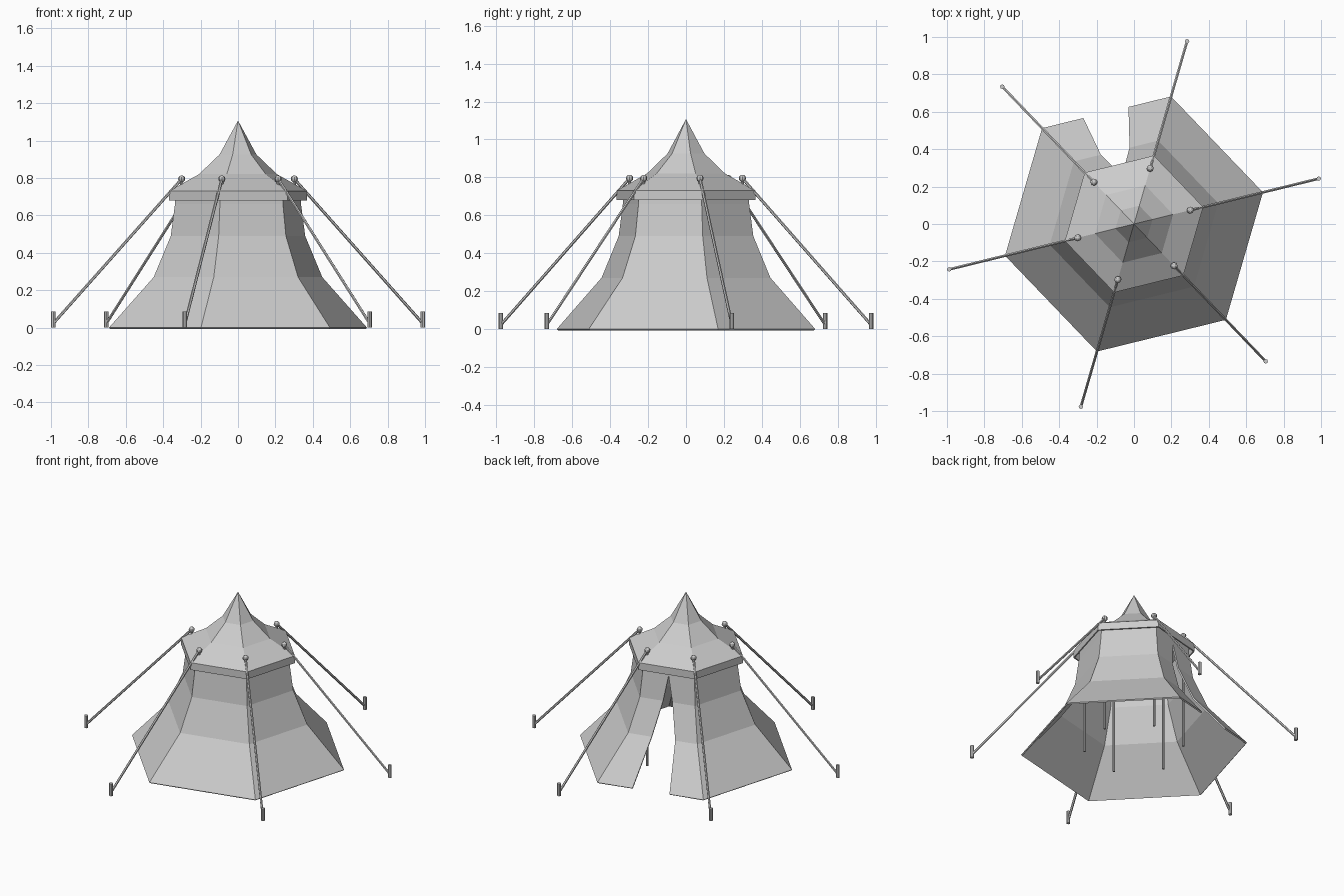
import bpy, bmesh
from math import cos, sin, radians
from mathutils import Vector

if "Cube" in bpy.data.objects:
    bpy.data.objects.remove(bpy.data.objects["Cube"])

ANGLES = [radians(13.8 + 60 * k) for k in range(6)]


def polar(r, a, z):
    return Vector((r * cos(a), r * sin(a), z))


def make_object(name, bm, thickness=0):
    bmesh.ops.remove_doubles(bm, verts=bm.verts, dist=1e-5)
    bmesh.ops.recalc_face_normals(bm, faces=bm.faces)
    mesh = bpy.data.meshes.new(name)
    bm.to_mesh(mesh)
    bm.free()
    obj = bpy.data.objects.new(name, mesh)
    bpy.context.collection.objects.link(obj)
    if thickness:
        mod = obj.modifiers.new("cloth_thickness", 'SOLIDIFY')
        mod.thickness = thickness
        mod.offset = -1
    return obj


def strip(bm, left, right):
    # Cloth faces between two matching lines of points
    for i in range(len(left) - 1):
        pts = [left[i], right[i], right[i + 1], left[i + 1]]
        unique = []
        for p in pts:
            if all((p - q).length > 1e-5 for q in unique):
                unique.append(p)
        bm.faces.new([bm.verts.new(p) for p in unique])


def rod(name, a, b, radius, sides=8):
    a, b = Vector(a), Vector(b)
    bpy.ops.mesh.primitive_cylinder_add(vertices=sides, radius=radius,
                                        depth=(b - a).length, location=(a + b) / 2)
    obj = bpy.context.object
    obj.name = name
    obj.rotation_mode = 'QUATERNION'
    obj.rotation_quaternion = (b - a).to_track_quat('Z', 'Y')
    return obj


# Tent walls, with a slit door in the back panel
wall = [(0.71, 0), (0.464, 0.27), (0.37, 0.49), (0.347, 0.66), (0.343, 0.72)]
door = [(0.33, 0.68), (0.34, 0.68), (0.42, 0.59), (0.5, 0.5), (0.5, 0.5)]
bm = bmesh.new()
for k in range(6):
    a = [polar(r, ANGLES[k], z) for r, z in wall]
    b = [polar(r, ANGLES[(k + 1) % 6], z) for r, z in wall]
    if k == 1:
        strip(bm, a, [p.lerp(q, t[0]) for p, q, t in zip(a, b, door)])
        strip(bm, [p.lerp(q, t[1]) for p, q, t in zip(a, b, door)], b)
    else:
        strip(bm, a, b)
make_object("tent_walls", bm, 0.01)

# Roof with hanging valance
roof = [(0.381, 0.68), (0.381, 0.73), (0.215, 0.82), (0.102, 0.925), (0, 1.107)]
bm = bmesh.new()
for k in range(6):
    strip(bm, [polar(r, ANGLES[k], z) for r, z in roof],
          [polar(r, ANGLES[(k + 1) % 6], z) for r, z in roof])
make_object("tent_roof", bm, 0.01)

# Poles, pole caps, guy ropes and pegs
for k, a in enumerate(ANGLES):
    rod(f"pole_{k}", polar(0.31, a, 0), polar(0.31, a, 0.79), 0.008)
    bpy.ops.mesh.primitive_uv_sphere_add(segments=8, ring_count=6, radius=0.019,
                                         location=polar(0.31, a, 0.795))
    bpy.context.object.name = f"pole_cap_{k}"
    rod(f"guy_rope_{k}", polar(0.31, a, 0.795), polar(1.01, a, 0.03), 0.008, 6)
    rod(f"peg_{k}", polar(1.017, a, 0), polar(1.017, a, 0.085), 0.012)
